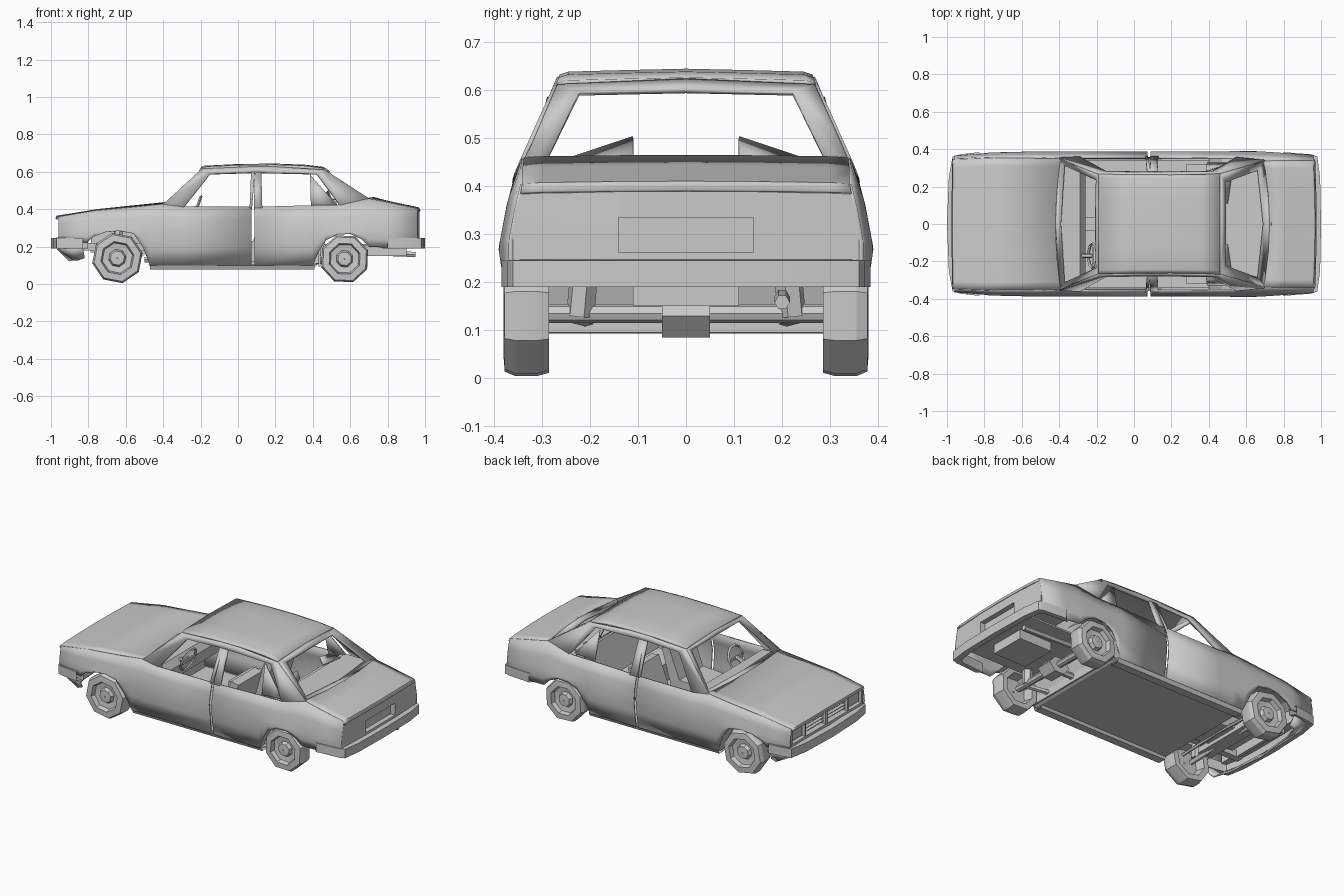
import bpy, bmesh
from math import pi, sin, cos
from mathutils import Vector


def polys(name, faces, mirror=True, thick=0.0):
    bm = bmesh.new()
    for f in faces:
        bm.faces.new([bm.verts.new(p) for p in f])
    bmesh.ops.remove_doubles(bm, verts=bm.verts, dist=0.0005)
    bmesh.ops.recalc_face_normals(bm, faces=bm.faces)
    me = bpy.data.meshes.new(name)
    bm.to_mesh(me)
    bm.free()
    ob = bpy.data.objects.new(name, me)
    bpy.context.collection.objects.link(ob)
    bpy.ops.object.select_all(action='DESELECT')
    ob.select_set(True)
    bpy.context.view_layer.objects.active = ob
    bpy.ops.object.shade_smooth_by_angle(angle=0.35)
    if mirror:
        m = ob.modifiers.new("mirror", 'MIRROR')
        m.use_axis = (False, True, False)
    if thick:
        s = ob.modifiers.new("thickness", 'SOLIDIFY')
        s.thickness, s.offset = thick, 0
    return ob


def grid(name, rows, mirror=True, thick=0.0):
    fs = [[a[i], a[i + 1], b[i + 1], b[i]] for a, b in zip(rows, rows[1:]) for i in range(len(a) - 1)]
    return polys(name, fs, mirror, thick)


def prism(name, prof, y0, y1, mirror=False):
    a = [(x, y0, z) for x, z in prof]
    b = [(x, y1, z) for x, z in prof]
    n = len(prof)
    return polys(name, [a, b] + [[a[i], a[(i + 1) % n], b[(i + 1) % n], b[i]] for i in range(n)], mirror)


def box(name, x0, x1, y0, y1, z0, z1, mirror=False):
    return prism(name, [(x0, z0), (x1, z0), (x1, z1), (x0, z1)], y0, y1, mirror)


def tube(name, p0, p1, r, n=8, mirror=False):
    p0, p1 = Vector(p0), Vector(p1)
    q = (p1 - p0).to_track_quat('Z', 'Y')
    off = [q @ Vector((r * cos(2 * pi * i / n), r * sin(2 * pi * i / n), 0)) for i in range(n)]
    a, b = [p0 + o for o in off], [p1 + o for o in off]
    return polys(name, [a, b] + [[a[i], a[(i + 1) % n], b[(i + 1) % n], b[i]] for i in range(n)], mirror)


def interp(t, tab):
    for (a, u), (b, v) in zip(tab, tab[1:]):
        if t <= b:
            return u + (v - u) * max(0, t - a) / (b - a)
    return tab[-1][1]


SECTION = [(.08, .342), (.1, .358), (.17, .37), (.27, .385), (.36, .368), (.42, .352), (.46, .335), (.62, .263), (.65, .255)]
PLAN = [(-1, .93), (-.75, .985), (-.5, 1), (.7, 1), (1, .945)]


def S(x, z):
    """Point on the outer side surface of the body."""
    return (x, interp(z, SECTION) * interp(x, PLAN), z)


# Side panels: (x, bottom, top) stations including wheel arches
front = [(-.96, .24, .357), (-.81, .22, .383), (-.77, .255, .39), (-.71, .277, .395), (-.64, .284, .402),
         (-.56, .27, .41), (-.51, .2, .415), (-.47, .1, .42), (-.39, .1, .428), (-.29, .1, .412), (.072, .1, .412)]
rear = [(.088, .1, .412), (.4, .1, .42), (.43, .17, .42), (.47, .235, .42), (.53, .264, .422), (.6, .268, .436),
        (.66, .24, .45), (.7, .2, .455), (.8, .195, .434), (.96, .22, .402)]
for nm, st in (("front_side_panel", front), ("rear_side_panel", rear)):
    grid(nm, [[S(x, z) for z in (b, (b + .285) / 2, max(.287, b), (.29 + t) / 2, t)] for x, b, t in st], thick=.01)

# Sill tucking in under the doors
grid("sill", [[S(x, .102), (x, .348, .078), (x, .3, .078), (x, .29, .095)] for x in (-.47, .41)])

# Wheel wells
for nm, st in (("front_wheel_well", front[1:8]), ("rear_wheel_well", rear[1:8])):
    grid(nm, [[S(x, b), (x, .27, b + .015)] for x, b, t in st])

# Hood and trunk lid
def lid(name, st):
    rows = []
    for x, z, bow in st:
        e = S(x, z)
        rows.append([e, (x + bow * .3, e[1] * .88, z + .002), (x + bow * .8, e[1] * .45, z + .004), (x + bow, 0, z + .005)])
    grid(name, rows, thick=.008)
lid("hood", [(-.967, .345, -.005), (-.963, .357, -.005), (-.75, .392, 0), (-.39, .426, -.03)])
lid("trunk_lid", [(.69, .456, .035), (.8, .434, .01), (.955, .402, .01), (.965, .385, .008)])

# Roof
rows = []
for x, z in ((-.19, .614), (0, .624), (.2, .626), (.36, .62), (.46, .608)):
    e = S(x, z)
    rows.append([e, (x, e[1] * .93, z + .006), (x, e[1] * .5, z + .009), (x, 0, z + .012)])
grid("roof", rows, thick=.012)

# Pillars and window frames
def side(*pts):
    return [S(x, z) for x, z in pts]
polys("side_window_frame", [
    side((-.4, .425), (-.29, .41), (-.15, .588), (-.19, .614)),
    side((-.19, .614), (-.15, .588), (.07, .595), (.07, .625)),
    side((.07, .625), (.07, .595), (.125, .595), (.2, .625)),
    side((.2, .625), (.125, .595), (.42, .588), (.46, .608)),
    side((.46, .608), (.42, .588), (.545, .42), (.7, .456))], thick=.014)
polys("door_pillar", [side((.062, .405), (.075, .405), (.09, .597), (.07, .597)),
                      side((.085, .405), (.13, .405), (.125, .597), (.09, .597))], thick=.014)
polys("windscreen_frame", [
    [S(-.4, .425), (-.37, .315, .43), (-.2, .235, .596), S(-.19, .614)],
    [S(-.19, .614), (-.2, .235, .596), (-.205, 0, .602), (-.19, 0, .626)],
    [S(-.4, .425), (-.37, .315, .428), (-.39, 0, .434), (-.42, 0, .431)]], thick=.01)
polys("rear_window_frame", [
    [S(.7, .456), (.66, .288, .455), (.485, .222, .592), S(.46, .608)],
    [S(.46, .608), (.485, .222, .592), (.49, 0, .597), (.46, 0, .62)],
    [S(.7, .456), (.66, .288, .452), (.69, 0, .455), (.735, 0, .458)]], thick=.01)
polys("quarter_trim", [[(.385, .285, .585), (.39, .325, .41), (.53, .325, .42)],
                       [(.44, .26, .45), (.52, .25, .45), (.5, .11, .455), (.48, .11, .5)]], thick=.008)

# Bumpers, swept along half a path
def bumper(name, path, z0, z1):
    rows = []
    for x, y in path:
        xi, yi = x * .965, y * .93
        rows.append([(x, y, z) for z in (z0, z0 + .02, z1)] + [(xi, yi, z1 + .003), (xi, yi, z0), (x, y, z0)])
    grid(name, rows)
bumper("front_bumper", [(-1, 0), (-.99, .25), (-.97, .36), (-.93, .372), (-.83, .384)], .19, .245)
bumper("rear_bumper", [(1, 0), (.995, .25), (.98, .36), (.95, .372), (.8, .384)], .19, .245)
grid("front_valance", [[(-.965, 0, .19), (-.9, 0, .125)], [(-.955, .25, .19), (-.88, .25, .13)],
                       [(-.93, .35, .19), (-.85, .34, .13)], [(-.83, .37, .2), (-.82, .34, .14)]], thick=.01)

# Grille and headlights
box("grille_back", -.915, -.905, -.34, .34, .235, .36)
for z0, z1 in ((.235, .262), (.34, .353)):
    box("grille_frame", -.96, -.91, -.345, .345, z0, z1)
for y in (0, .2, .335):
    box("grille_post", -.958, -.91, y, y + .012, .25, .345, True)
for i in range(3):
    box("grille_slat", -.945, -.91, -.2, .2, .277 + i * .02, .281 + i * .02)
box("headlight", -.945, -.91, .222, .325, .27, .333, True)

# Rear panel with plate recess
P = lambda x, y, z: (x, y, z)
polys("rear_panel", [
    [P(.97, .14, .225), S(.96, .225), S(.96, .31), P(.97, .14, .31)],
    [P(.97, .14, .31), S(.96, .31), S(.96, .4), P(.97, .14, .4)],
    [P(.97, 0, .335), P(.97, .14, .335), P(.97, .14, .4), P(.97, 0, .4)],
    [P(.97, 0, .225), P(.97, .14, .225), P(.97, .14, .262), P(.97, 0, .262)],
    [P(.94, 0, .262), P(.94, .14, .262), P(.94, .14, .335), P(.94, 0, .335)],
    [P(.97, .14, .262), P(.94, .14, .262), P(.94, .14, .335), P(.97, .14, .335)],
    [P(.97, 0, .335), P(.97, .14, .335), P(.94, .14, .335), P(.94, 0, .335)],
    [P(.97, 0, .262), P(.97, .14, .262), P(.94, .14, .262), P(.94, 0, .262)]])

# Floors, bulkheads and parcel shelf
prism("floor_pan", [(-.47, .093), (.41, .093), (.43, .105), (-.48, .105)], -.34, .34)
box("trunk_floor", .44, .95, -.25, .25, .205, .215)
box("firewall", -.47, -.455, -.33, .33, .095, .415)
box("rear_bulkhead", .43, .44, -.33, .33, .095, .215)
box("parcel_shelf", .5, .72, -.325, .325, .436, .444)

# Cabin
prism("dashboard", [(-.4, .42), (-.29, .412), (-.26, .37), (-.28, .29), (-.4, .28)], -.33, .33)
prism("front_seat", [(-.1, .12), (.12, .12), (.2, .4), (.15, .41), (.08, .23), (-.1, .22)], .05, .28, True)
prism("rear_seat", [(.28, .11), (.43, .11), (.53, .43), (.48, .44), (.41, .24), (.28, .22)], -.32, .32)
box("centre_tunnel", -.45, .42, -.035, .035, .1, .16)
tube("steering_column", (-.32, -.17, .37), (-.22, -.17, .41), .012, 6)
rim = []
for i in range(11):
    a = 2 * pi * i / 10
    rim.append([(-.22 + .35 * r * sin(a) + d, -.17 + r * cos(a), .405 + r * sin(a))
                for r, d in ((.075, 0), (.067, .008), (.06, 0), (.067, -.008), (.075, 0))])
grid("steering_wheel_rim", rim, False)
box("steering_wheel_spoke", -.225, -.215, -.235, -.105, .395, .412)

# Wheels: turned eight-sided tyre and hub
TYRE = [(.95, .285), (1, .31), (1, .355), (.93, .377), (.66, .38), (.6, .355), (.35, .35), (.28, .37), (.02, .372)]
INNER = [(.95, .285), (.7, .285), (.62, .34), (.03, .34)]
def wheel(name, cx, r, turn):
    for nm, prof in ((name, TYRE), (name + "_inner_rim", INNER)):
        angles = [2 * pi * i / 8 + turn for i in range(9)]
        grid(nm, [[(cx + r * k * cos(a), y, r + .002 + r * k * sin(a)) for k, y in prof] for a in angles])
wheel("front_wheel", -.645, .137, .2)
wheel("rear_wheel", .57, .133, .35)

# Running gear
tube("rear_axle", (.57, -.3, .135), (.57, .3, .135), .02)
prism("differential", [(.5, .13), (.54, .085), (.6, .085), (.64, .13), (.6, .175), (.54, .175)], -.05, .05)
box("fuel_tank", .68, .9, -.11, .11, .15, .205)
tube("rear_spring", (.57, .22, .13), (.58, .21, .24), .03, 6, True)
tube("trailing_arm", (.42, .2, .12), (.57, .24, .13), .014, 5, True)
tube("drive_shaft", (-.5, 0, .13), (.52, 0, .13), .018, 6)
tube("tail_pipe", (.62, .2, .17), (.95, .2, .158), .016, 6)
tube("front_strut", (-.645, .25, .13), (-.635, .22, .36), .025, 6, True)
tube("front_arm", (-.645, .29, .12), (-.66, .1, .14), .016, 5, True)
tube("tie_rod", (-.58, .28, .14), (-.58, 0, .15), .01, 5, True)
box("front_crossmember", -.71, -.62, -.2, .2, .13, .165)
prism("engine", [(-.79, .17), (-.52, .14), (-.48, .18), (-.5, .34), (-.78, .33)], -.11, .11)
box("frame_rail", -.9, -.47, .16, .2, .18, .22, True)
box("radiator", -.88, -.86, -.2, .2, .18, .34)
